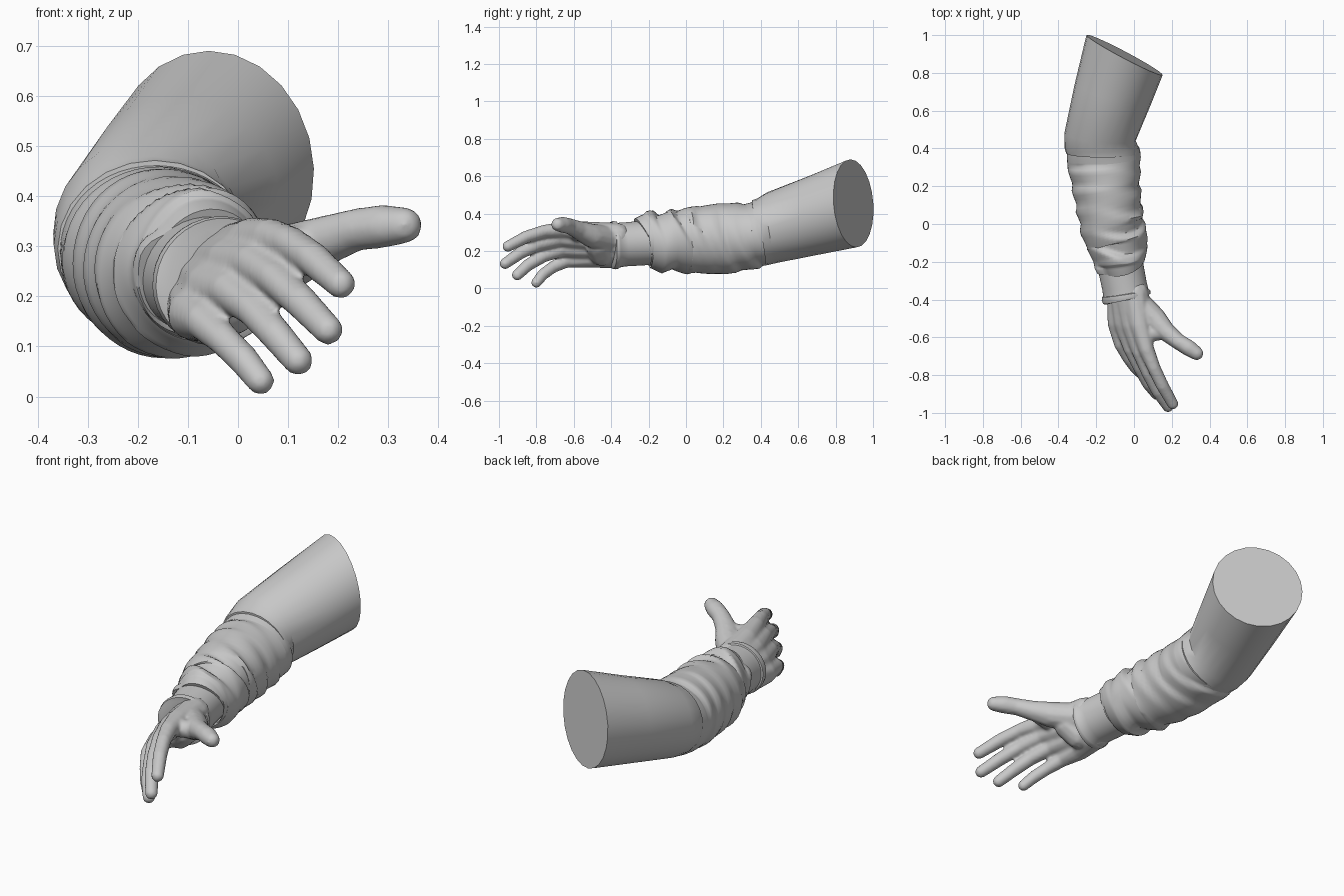
import bpy, bmesh, math
from mathutils import Vector

grey = bpy.data.materials.new("plain grey")
grey.diffuse_color = (0.58, 0.58, 0.58, 1)


def finish(name, bm, angle=40):
    """Turn a bmesh into a named, shaded object."""
    bmesh.ops.recalc_face_normals(bm, faces=bm.faces)
    me = bpy.data.meshes.new(name)
    bm.to_mesh(me)
    bm.free()
    ob = bpy.data.objects.new(name, me)
    bpy.context.collection.objects.link(ob)
    me.materials.append(grey)
    bpy.ops.object.select_all(action='DESELECT')
    bpy.context.view_layer.objects.active = ob
    ob.select_set(True)
    bpy.ops.object.shade_smooth_by_angle(angle=math.radians(angle))
    return ob


def resample(rows, steps):
    """Linear in-between rows."""
    out = []
    for p, q in zip(rows, rows[1:]):
        for i in range(steps):
            t = i / steps
            out.append([u + (v - u) * t for u, v in zip(p, q)])
    return out + [list(rows[-1])]


def loft(name, rows, normals=None, sides=28, fold=None, roll=0.0):
    """Capped tube through rows of (x, y, z, half width, half height)."""
    bm = bmesh.new()
    pts = [Vector(r[:3]) for r in rows]
    rings = []
    for i, r in enumerate(rows):
        n = pts[max(i - 1, 0)] - pts[min(i + 1, len(pts) - 1)]
        n = Vector(normals[i]) if normals else n
        n.normalize()
        side = n.cross(Vector((0, 0, 1))).normalized()
        up = side.cross(n)
        ring = []
        for k in range(sides):
            t = 2 * math.pi * k / sides
            d = fold(pts[i].y, t) if fold else 0
            u, v = (r[3] + d) * math.cos(t), (r[4] + d) * math.sin(t)
            c, s = math.cos(roll), math.sin(roll)
            ring.append(bm.verts.new(pts[i] + side * (u * c - v * s) + up * (u * s + v * c)))
        rings.append(ring)
    for p, q in zip(rings, rings[1:]):
        for k in range(sides):
            j = (k + 1) % sides
            bm.faces.new((p[k], p[j], q[j], q[k]))
    bm.faces.new(rings[0])
    bm.faces.new(rings[-1])
    return finish(name, bm)


# Upper sleeve: obliquely cut straight tube down to the elbow
loft("upper_sleeve",
     [(-0.05, 0.895, 0.455, 0.228, 0.236),
      (-0.115, 0.68, 0.39, 0.208, 0.212),
      (-0.18, 0.46, 0.325, 0.190, 0.190),
      (-0.172, 0.405, 0.302, 0.196, 0.180),
      (-0.166, 0.375, 0.295, 0.194, 0.178),
      (-0.165, 0.372, 0.294, 0.150, 0.150)],
     [(0.465, 0.88, 0.075), (0.28, 0.93, 0.11), (0.1, 0.98, 0.15),
      (0, 0.99, 0.14), (0, 0.99, 0.13), (0, 0.99, 0.13)], sides=24)


# Forearm sleeve: crumpled cloth, folds get deeper towards the wrist
def wrinkles(y, t):
    depth = 0.006 + 0.007 * max(0, min(1, (0.15 - y) / 0.25))
    ph = y * 9 + 0.35 * math.sin(t + 0.6) + 0.2 * math.sin(2 * t + y * 5)
    saw = ph - math.floor(ph)
    ridge = saw / 0.75 if saw < 0.75 else (1 - saw) / 0.25
    return depth * (2 * ridge - 1) * (0.7 + 0.5 * math.sin(t * 2 + y * 11))


loft("forearm_sleeve",
     resample([(-0.163, 0.395, 0.29, 0.192, 0.172),
               (-0.160, 0.34, 0.280, 0.196, 0.176),
               (-0.148, 0.20, 0.266, 0.178, 0.190),
               (-0.118, 0.00, 0.256, 0.168, 0.174),
               (-0.088, -0.10, 0.249, 0.164, 0.157),
               (-0.076, -0.19, 0.253, 0.140, 0.150),
               (-0.072, -0.215, 0.250, 0.132, 0.138),
               (-0.071, -0.219, 0.248, 0.09, 0.09)], 9),
     fold=wrinkles, sides=48)

# Wrist cuff with a rolled hem at the hand end
loft("wrist_cuff",
     [(-0.080, -0.16, 0.247, 0.122, 0.118),
      (-0.066, -0.25, 0.241, 0.122, 0.118),
      (-0.050, -0.33, 0.235, 0.121, 0.116),
      (-0.044, -0.362, 0.232, 0.123, 0.118),
      (-0.043, -0.368, 0.232, 0.131, 0.125),
      (-0.041, -0.382, 0.231, 0.134, 0.127),
      (-0.038, -0.396, 0.230, 0.131, 0.124),
      (-0.037, -0.400, 0.230, 0.112, 0.106)], sides=36, roll=0.6)

# Hand: chains of (x, y, z, radius) fused into one skin
chains = [
    # index, middle, ring and little finger, each from the wrist to the tip
    [(0.005, -0.37, 0.275, 0.075), (0.03, -0.53, 0.302, 0.056), (0.065, -0.66, 0.315, 0.041),
     (0.105, -0.76, 0.305, 0.035), (0.15, -0.855, 0.275, 0.034), (0.205, -0.952, 0.225, 0.030)],
    [(-0.02, -0.37, 0.245, 0.085), (-0.01, -0.53, 0.262, 0.058), (0.03, -0.675, 0.265, 0.041),
     (0.075, -0.79, 0.235, 0.035), (0.125, -0.885, 0.19, 0.034), (0.18, -0.967, 0.133, 0.030)],
    [(-0.045, -0.37, 0.215, 0.085), (-0.05, -0.52, 0.215, 0.058), (-0.015, -0.66, 0.21, 0.041),
     (0.03, -0.76, 0.175, 0.035), (0.075, -0.845, 0.125, 0.033), (0.12, -0.902, 0.072, 0.030)],
    [(-0.07, -0.37, 0.183, 0.075), (-0.087, -0.52, 0.165, 0.054), (-0.068, -0.635, 0.15, 0.038),
     (-0.03, -0.71, 0.115, 0.032), (0.01, -0.765, 0.075, 0.031), (0.045, -0.80, 0.031, 0.028)],
    # thumb and its web
    [(0.02, -0.42, 0.265, 0.07), (0.11, -0.505, 0.282, 0.064), (0.17, -0.57, 0.31, 0.05),
     (0.235, -0.623, 0.333, 0.042), (0.29, -0.657, 0.34, 0.043), (0.332, -0.685, 0.342, 0.036)],
    [(0.06, -0.58, 0.295, 0.046), (0.13, -0.575, 0.298, 0.042)],
    # heel of the palm
    [(-0.02, -0.45, 0.19, 0.07), (0.03, -0.47, 0.235, 0.07)],
]
bm = bmesh.new()
for chain in chains:
    for x, y, z, r in resample(chain, 10):
        made = bmesh.ops.create_icosphere(bm, subdivisions=2, radius=r * 1.03)
        bmesh.ops.translate(bm, verts=made["verts"], vec=(x, y, z))
hand = finish("hand", bm)
skin = hand.modifiers.new("fuse", 'REMESH')
skin.mode = 'VOXEL'
skin.voxel_size = 0.008
skin.use_smooth_shade = True
soft = hand.modifiers.new("soften", 'SMOOTH')
soft.factor = 0.5
soft.iterations = 6
for m in ("fuse", "soften"):
    bpy.ops.object.modifier_apply(modifier=m)
hand.data.materials.clear()
hand.data.materials.append(grey)
for p in hand.data.polygons:
    p.use_smooth = True
    p.material_index = 0
